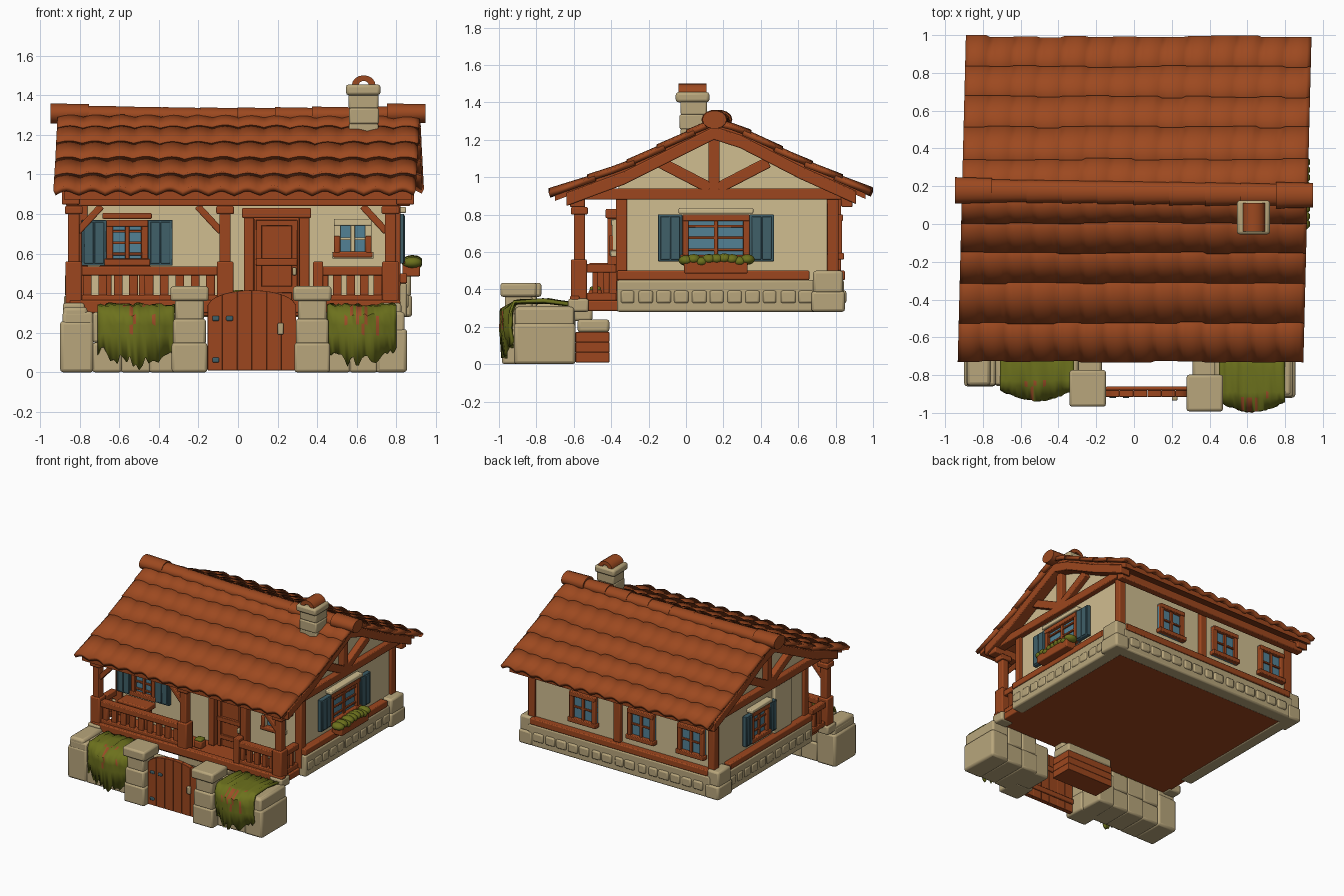
import bpy, bmesh, math, random
from mathutils import Matrix, Vector

random.seed(4)
cube = bpy.data.objects.get("Cube")
if cube:
    bpy.data.objects.remove(cube)


def material(name, *rgb):
    m = bpy.data.materials.new(name)
    m.use_nodes = True
    m.diffuse_color = (*rgb, 1)
    m.node_tree.nodes["Principled BSDF"].inputs["Base Color"].default_value = (*rgb, 1)
    return m


TILE = material("roof_tile", .335, .066, .014)
WOOD = material("red_wood", .335, .062, .013)
PLASTER = material("cream_plaster", .63, .51, .28)
STONE = material("sandstone", .48, .38, .2)
MOSS = material("moss_green", .15, .165, .012)
BLUE = material("shutter_blue", .05, .115, .14)
GLASS = material("window_blue", .085, .22, .3)
FLOWER = material("flower_red", .33, .075, .02)
I = Matrix.Identity(4)


def finish(name, bm, mats, bevel=0, solid=0, angle=40):
    me = bpy.data.meshes.new(name)
    bm.to_mesh(me)
    bm.free()
    for m in mats:
        me.materials.append(m)
    me.polygons.foreach_set("use_smooth", [True] * len(me.polygons))
    me.set_sharp_from_angle(angle=math.radians(angle))
    ob = bpy.data.objects.new(name, me)
    bpy.context.collection.objects.link(ob)
    if solid:
        mod = ob.modifiers.new("thickness", 'SOLIDIFY')
        mod.thickness, mod.offset = solid, -1
    if bevel:
        mod = ob.modifiers.new("worn_edges", 'BEVEL')
        mod.width, mod.segments = bevel, 2
    return ob


def boxes(name, mat, items, M=I, bevel=.007):
    """Boxes given as x0, x1, y0, y1, z0, z1."""
    bm = bmesh.new()
    for x0, x1, y0, y1, z0, z1 in items:
        T = Matrix.Translation(((x0 + x1) / 2, (y0 + y1) / 2, (z0 + z1) / 2))
        bmesh.ops.create_cube(bm, matrix=M @ T @ Matrix.Diagonal((x1 - x0, y1 - y0, z1 - z0, 1)))
    return finish(name, bm, [mat], bevel)


def beams(name, mat, pairs, w, d):
    """Square timbers between pairs of points."""
    bm = bmesh.new()
    for a, b in pairs:
        a, b = Vector(a), Vector(b)
        z = (b - a).normalized()
        y = Vector((1, 0, 0)) if abs(z.x) < .001 else Vector((0, 1, 0))
        R = Matrix((y.cross(z), y, z)).transposed().to_4x4()
        bmesh.ops.create_cube(bm, matrix=Matrix.Translation((a + b) / 2) @ R @ Matrix.Diagonal((w, d, (b - a).length, 1)))
    return finish(name, bm, [mat], .006)


def prism(name, mat, outlines, axis, a, b, bevel=0):
    """Outlines pushed along the x axis (y, z points) or the y axis (x, z points)."""
    bm = bmesh.new()
    for pts in outlines:
        f = bm.faces.new([bm.verts.new((a, p, q) if axis == 'x' else (p, a, q)) for p, q in pts])
        r = bmesh.ops.extrude_face_region(bm, geom=[f])
        step = (b - a, 0, 0) if axis == 'x' else (0, b - a, 0)
        bmesh.ops.translate(bm, vec=step, verts=[v for v in r["geom"] if isinstance(v, bmesh.types.BMVert)])
    bmesh.ops.recalc_face_normals(bm, faces=bm.faces)
    return finish(name, bm, [mat], bevel)


def stones(name, x0, x1, y0, y1, z0, z1, nx, nz, bevel=.009):
    """Courses of uneven blocks filling a box."""
    def j():
        return random.uniform(-.001, .008)
    items = []
    for k in range(nz):
        for i in range(nx):
            dx, dz = (x1 - x0) / nx, (z1 - z0) / nz
            x, z = x0 + i * dx, z0 + k * dz
            items.append((x - j(), x + dx + j(), y0 - j(), y1 + j(), z, z + dz + j()))
    return boxes(name, STONE, items, bevel=bevel)


# Roof line
LINE = [(-.75, .935), (-.33, 1.09), (.15, 1.33), (.29, 1.285), (.61, 1.12), (1.0, .945)]


def roof_z(y):
    for (a, za), (b, zb) in zip(LINE, LINE[1:]):
        if y <= b:
            return za + (zb - za) * (y - a) / (b - a)
    return LINE[-1][1]


def tile_slope(name, rows, cols=14, sub=6):
    bm = bmesh.new()
    for r, (ya, yb) in enumerate(zip(rows, rows[1:])):
        d = 1 if yb > ya else -1
        start = ya - d * .04 * (r > 0)
        lengths = [random.uniform(0, .012) for _ in range(cols + 1)]
        eave = r == len(rows) - 2
        grid = []
        for c in range(cols * sub + 1):
            u = c / (cols * sub)
            wave = abs(math.sin(math.pi * u * cols))
            line = []
            for t in (0, .5, 1):
                y = start + (yb - start - d * lengths[c // sub]) * t
                z = roof_z(y) - .026 + (.012 + .012 * t * eave) * wave + .012 * t - .01 * t * eave
                line.append(bm.verts.new((-.915 + 1.83 * u + .025 * y, y, z)))
            grid.append(line)
        for g, h in zip(grid, grid[1:]):
            for k in range(2):
                bm.faces.new((g[k], h[k], h[k + 1], g[k + 1]))
    for f in bm.faces:
        f.normal_update()
        if f.normal.z < 0:
            f.normal_flip()
    return finish(name, bm, [TILE], solid=.028, angle=70)


tile_slope("front_roof_tiles", [.15, 0, -.16, -.32, -.53, -.735])
tile_slope("back_roof_tiles", [.15, .35, .52, .68, .84, 1.0])


def under_roof(y0, y1, top, bottom):
    ys = [y0] + [p[0] for p in LINE if y0 < p[0] < y1] + [y1]
    return [(y, roof_z(y) - top) for y in ys] + [(y, roof_z(y) - bottom) for y in reversed(ys)]


prism("roof_deck", WOOD, [under_roof(-.7, .96, .04, .08)], 'x', -.88, .88)

# Overlapping ridge tiles, sagging in the middle
bm = bmesh.new()
for i in range(10):
    x = -.85 + i * 1.7 / 9
    big = .008 if i in (0, 9) else 0
    M = (Matrix.Translation((x, .165 - .015 * x, 1.293 + .02 * x * x)) @ Matrix.Diagonal((1, 1, .75, 1))
         @ Matrix.Rotation(math.pi / 2, 4, 'Y'))
    bmesh.ops.create_cone(bm, cap_ends=True, segments=14, radius1=.062 + big, radius2=.057 + big, depth=.195, matrix=M)
finish("ridge_tiles", bm, [TILE])

# House body and floor
prism("plaster_walls", PLASTER, [[(-.36, .33), (.8, .33), (.8, .97), (.15, 1.26), (-.36, 1.03)]], 'x', -.8, .8)
boxes("floor_and_porch_deck", WOOD, [(-.8, .8, -.6, .8, .285, .34), (-.85, .82, -.62, -.57, .3, .365)])
boxes("left_wall_pilaster", PLASTER, [(-.825, -.79, -.15, .06, .5, .9)])
for s, side in ((1, "right"), (-1, "left")):
    boxes(side + "_stone_base", STONE, [(s * .805 - .05, s * .805 + .05, -.37, .8, .28, .45)]
          + [(s * .84 - .022, s * .84 + .022, y, y + random.uniform(.07, .085), .325, .395)
             for y in (-.35 + i * .095 for i in range(11))], bevel=.012)
    boxes(side + "_corner_stones", STONE, [(s * .82 - .06, s * .82 + .06, .67, .85, .28, .39),
                                          (s * .82 - .055, s * .82 + .055, .68, .84, .38, .5)], bevel=.015)
    boxes(side + "_sill_beam", WOOD, [(s * .825 - .03, s * .825 + .03, -.37, .66, .45, .5)])
    # Gable timbers
    x = s * .81
    beams(side + "_gable_timbers", WOOD, [((x, -.6, .91), (x, .86, .91)), ((x, .15, .92), (x, .15, 1.24)),
          ((x, .13, .94), (x, -.14, 1.08)), ((x, .17, .94), (x, .44, 1.08))], .06, .07)
    prism(side + "_rafters", WOOD, [under_roof(-.64, .91, .06, .13)], 'x', s * .8, s * .89, .006)
    beams(side + "_corner_posts", WOOD, [((s * .79, -.345, .34), (s * .79, -.345, .9)),
                                        ((s * .79, .785, .45), (s * .79, .785, .95))], .06, .06)
boxes("back_stone_base", STONE, [(-.8, .8, .74, .845, .28, .45)]
      + [(x, x + random.uniform(.07, .09), .8, .857, .325, .395) for x in (-.74 + i * .1 for i in range(15))], bevel=.012)
boxes("back_timbers", WOOD, [(-.78, .78, .79, .85, .45, .5), (-.86, .86, .83, .89, .84, .9),
                             (0, .06, .79, .83, .5, .9)])


# Windows, built facing the front and then turned
def window(name, c, w, h, turn=0, shutter=0, frame=WOOD, bars=1):
    M = Matrix.Translation(c) @ Matrix.Rotation(math.radians(turn), 4, 'Z')
    a, b, t = w / 2, h / 2, .034
    boxes(name + "_glass", GLASS, [(-a, a, -.012, .01, -b, b)], M, 0)
    rim = [(-a, -a + t, -.035, .01, -b, b), (a - t, a, -.035, .01, -b, b),
           (-a, a, -.04, .01, b - t, b), (-a - .01, a + .01, -.045, .01, -b, -b + t)]
    boxes(name + "_frame", frame, rim, M, .005)
    cross = [(-.011, .011, -.026, .01, -b, b)]
    cross += [(-a, a, -.024, .01, z - .007, z + .007) for z in (-b + h * (i + 1) / (bars + 1) for i in range(bars))]
    boxes(name + "_bars", frame, cross, M, .003)
    if shutter:
        lintel = PLASTER if turn else WOOD
        boxes(name + "_lintel", lintel, [(-a - .02, a + .02, -.05, .01, b + .005, b + .035)], M)
        for s in (-1, 1):
            x, k = s * (a + shutter / 2), shutter / 2
            boards = [(x - k, x + k, -.038, -.005, -b, b), (x - k * .8, x - .002, -.044, -.01, -b + .01, b - .01),
                      (x + .002, x + k * .8, -.044, -.01, -b + .01, b - .01)]
            boxes(name + "_shutter", BLUE, boards, M, .004)


window("front_window", (-.56, -.36, .655), .21, .23, 0, .125, bars=3)
window("small_window", (.58, -.36, .675), .19, .2, 0, frame=PLASTER)
boxes("small_window_sill", WOOD, [(.48, .68, -.41, -.36, .58, .61), (.485, .515, -.41, -.36, .6, .69),
                                  (.645, .675, -.41, -.36, .6, .69)])
window("right_window", (.8, .16, .675), .36, .25, 90, .13, bars=3)
window("left_window", (-.8, .25, .66), .22, .24, -90, .08, bars=2)
for i, x in enumerate((.33, -.18, -.62)):
    window("back_window_%d" % (i + 1), (x, .8, .68), .23, .24, 180)

# Front door
boxes("door_frame", WOOD, [(.03, .08, -.42, -.35, .34, .82), (.31, .36, -.42, -.35, .34, .82),
                           (.02, .37, -.43, -.35, .78, .83)])
boxes("door_leaf", WOOD, [(.08, .31, -.375, -.35, .34, .78), (.09, .12, -.39, -.36, .34, .77),
                          (.27, .3, -.39, -.36, .34, .77), (.09, .3, -.39, -.36, .74, .77),
                          (.09, .3, -.395, -.36, .54, .575), (.09, .3, -.39, -.36, .4, .435)], bevel=.004)
boxes("door_handle", STONE, [(.275, .295, -.41, -.38, .49, .53)])

# Porch posts, beam and railing
posts = (-.83, -.065, .77)
boxes("porch_post_feet", STONE, [(x - .055, x + .055, -.63, -.52, .28, .35) for x in (posts[0], posts[2])], bevel=.012)
boxes("porch_posts", WOOD, [(x - .028, x + .028, -.6, -.54, .35, .86) for x in posts]
      + [(x - .042, x + .042, -.615, -.53, .345, .56) for x in posts]
      + [(x - .045, x + .045, -.615, -.525, .8, .84) for x in posts])
boxes("porch_beam", WOOD, [(-.87, .87, -.62, -.54, .84, .9)])
beams("porch_brackets", WOOD, [((x + s * .02, -.57, .71), (x + s * .14, -.57, .84))
                               for x, s in ((posts[0], 1), (posts[1], -1), (posts[2], -1))], .035, .04)
rail = []
for x0, x1 in ((-.8, -.1), (.4, .74)):
    rail += [(x0, x1, -.6, -.54, .49, .535), (x0, x1, -.595, -.545, .355, .39)]
    n = round((x1 - x0) / .075)
    rail += [(x - .022, x + .022, -.585, -.555, .38, .5) for x in (x0 + (i + .5) * (x1 - x0) / n for i in range(n))]
rail.append((.38, .43, -.605, -.535, .34, .56))
for x in (posts[0], posts[2]):
    rail += [(x - .025, x + .025, -.54, -.37, .49, .535), (x - .02, x + .02, -.54, -.37, .34, .38)]
    rail += [(x - .015, x + .015, y, y + .03, .37, .5) for y in (-.5, -.44)]
boxes("porch_railing", WOOD, rail, bevel=.006)
boxes("porch_bench", WOOD, [(-.7, -.44, -.52, -.4, .5, .54), (-.68, -.64, -.5, -.42, .34, .5),
                            (-.5, -.46, -.5, -.42, .34, .5)])
boxes("porch_planter", WOOD, [(-.03, .04, -.52, -.45, .34, .4)], bevel=.012)
boxes("planter_leaves", MOSS, [(-.025, .035, -.515, -.455, .39, .415)], bevel=.01)

# Chimney
stones("chimney_stack", .565, .705, -.03, .105, 1.1, 1.41, 1, 4)
boxes("chimney_cap", STONE, [(.545, .72, -.055, .125, 1.4, 1.455)], bevel=.015)
arch = [(.635 + r * math.cos(t), 1.45 + r * .85 * math.sin(t)) for r, ts in ((.06, range(9)), (.026, range(8, -1, -1)))
        for t in (math.pi * k / 8 for k in ts)]
prism("chimney_cowl", TILE, [arch], 'y', -.04, .11)

# Steps, garden walls, gate pillars
boxes("step_planks", WOOD, [(-.13, .28, -.59, -.41, z, z + .054) for z in (.01, .064, .118)], bevel=.003)
boxes("step_stone", STONE, [(-.13, .28, -.58, -.41, .17, .24), (-.11, .26, -.6, -.5, .23, .3)], bevel=.015)
boxes("step_cheeks", STONE, [(x, x + .15, -.82, -.6, 0, .26) for x in (-.32, .31)], bevel=.015)
stones("left_garden_wall", -.88, -.3, -.85, -.6, 0, .3, 4, 2, bevel=.014)
stones("right_garden_wall", .43, .84, -.91, -.6, 0, .3, 3, 2, bevel=.014)
boxes("garden_wall_ends", STONE, [(-.9, -.73, -.86, -.59, 0, .26), (-.885, -.76, -.855, -.6, .25, .33),
                                  (.7, .855, -.92, -.59, 0, .22), (.71, .835, -.91, -.6, .21, .31)], bevel=.018)
for name, x, y in (("left", -.245, -.87), ("right", .375, -.895)):
    boxes(name + "_gate_pillar", STONE, [(x - a, x + a, y - a, y + a, z0, z1) for a, z0, z1 in
          ((.09, 0, .15), (.083, .14, .27), (.073, .26, .37), (.097, .36, .435))], bevel=.014)


# Arched plank gate
def arch_z(x):
    return .33 + .085 * math.sqrt(max(0, 1 - ((x - .07) / .225) ** 2))


gate = []
for i in range(6):
    xs = [-.153 + i * .0745 + k * .0185 for k in range(5)]
    gate.append([(xs[0], .01), (xs[-1], .01)] + [(x, arch_z(x)) for x in reversed(xs)])
prism("gate_planks", WOOD, gate, 'y', -.915, -.88, .002)
boxes("gate_braces", WOOD, [(-.15, .29, -.88, -.86, z, z + .04) for z in (.07, .27)])
boxes("gate_hinges", BLUE, [(x, x + .035, -.922, -.91, z, z + .025) for x, z in ((-.13, .05), (-.13, .26), (-.06, .26))])
boxes("gate_latch", STONE, [(.2, .23, -.935, -.91, .19, .25)])


# Moss draped over the garden walls
def moss(name, x0, x1, front, back):
    bm = bmesh.new()
    n, grid = 24, []
    for i in range(n + 1):
        t = i / n
        bulge = math.sin(math.pi * t)
        drop = random.uniform(.015, .08) + .06 * (1 - bulge)
        yf = front - .02 - .055 * bulge
        path = [(back, .29), (back - .03, .33), ((front + back) / 2, .345), (front + .03, .34), (front, .335),
                (yf, .29), (yf, .24), (yf, .19), (yf + .01, drop)]
        grid.append([bm.verts.new((x0 + (x1 - x0) * t, y + random.uniform(-.006, .006), z + random.uniform(-.008, .008)))
                     for y, z in path])
    for g, h in zip(grid, grid[1:]):
        for k in range(len(g) - 1):
            f = bm.faces.new((g[k], g[k + 1], h[k + 1], h[k]))
            x = f.calc_center_median().x
            # Blossoms scattered about the middle of the fold
            f.material_index = int(3 <= k <= 6 and abs(x - (x0 + x1) / 2) < .09 and random.random() < .25)
    bmesh.ops.recalc_face_normals(bm, faces=bm.faces)
    return finish(name, bm, [MOSS, FLOWER], solid=.015, angle=60)


moss("left_moss", -.71, -.32, -.86, -.6)
moss("right_moss", .45, .8, -.92, -.6)

# Flower box under the right window
boxes("flower_box", WOOD, [(.83, .92, -.01, .33, .485, .55)])
bm = bmesh.new()
for i in range(9):
    M = Matrix.Translation((.88, i * .041, .553 + random.uniform(-.008, .012))) @ Matrix.Diagonal((1.3, 1, .7, 1))
    bmesh.ops.create_icosphere(bm, subdivisions=2, radius=.041, matrix=M)
finish("flower_box_leaves", bm, [MOSS])
